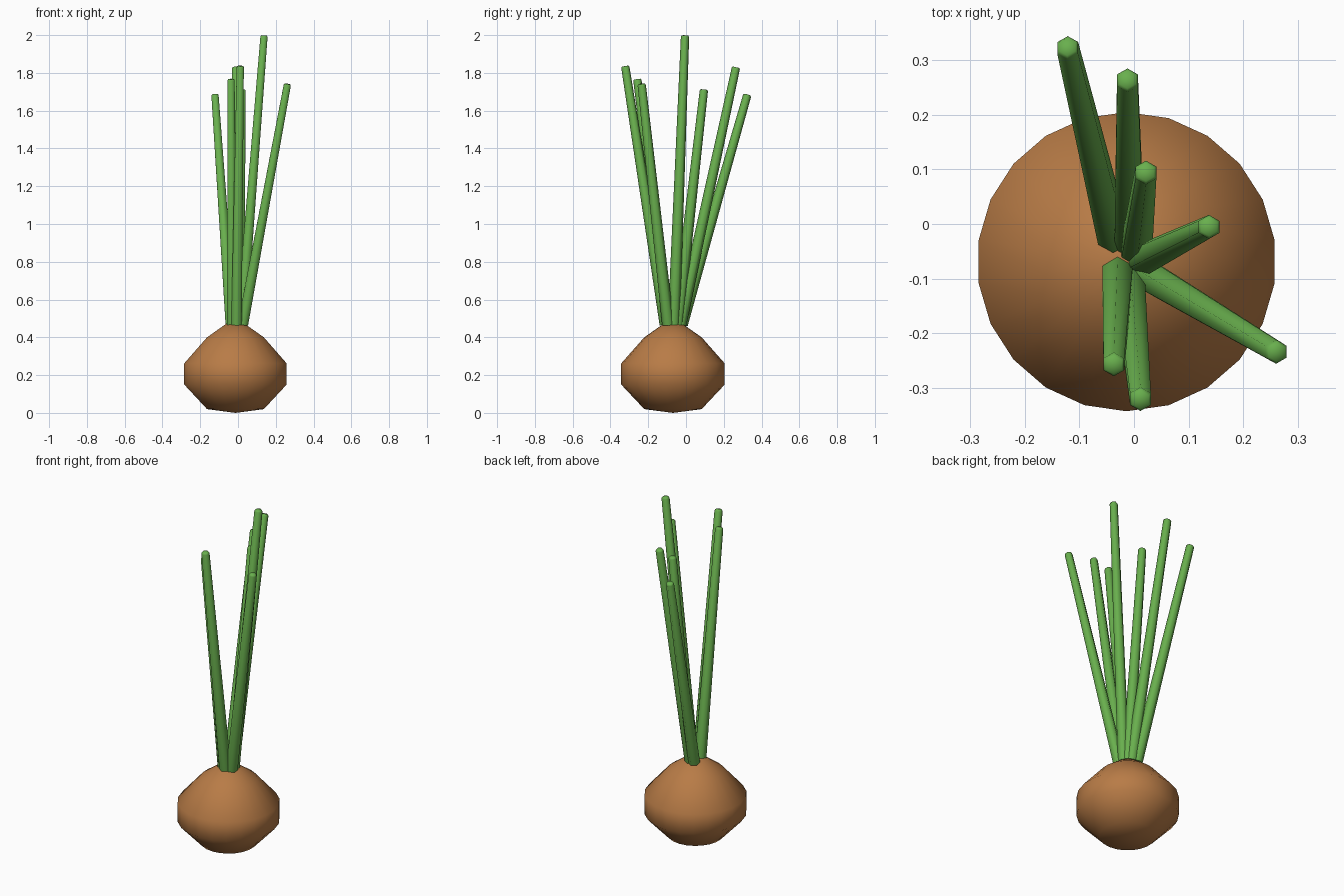
import bpy, bmesh, math
from mathutils import Vector

if "Cube" in bpy.data.objects:
    bpy.data.objects.remove(bpy.data.objects["Cube"])


def material(name, rgb):
    m = bpy.data.materials.new(name)
    m.diffuse_color = (*rgb, 1)
    m.use_nodes = True
    m.node_tree.nodes["Principled BSDF"].inputs["Base Color"].default_value = m.diffuse_color
    return m


BROWN = material("onion brown", (0.48, 0.20, 0.062))
GREEN = material("leaf green", (0.14, 0.43, 0.075))


def lathe(name, profile, sides, mat, angle):
    """Revolve (radius, z) points about z; radius 0 makes a pole."""
    bm = bmesh.new()
    rings = []
    for r, z in profile:
        if r == 0:
            rings.append([bm.verts.new((0, 0, z))])
        else:
            a = [math.pi / 2 + math.tau * i / sides for i in range(sides)]
            rings.append([bm.verts.new((r * math.cos(t), r * math.sin(t), z)) for t in a])
    for lo, hi in zip(rings, rings[1:]):
        for i in range(sides):
            j = (i + 1) % sides
            quad = [lo[i % len(lo)], lo[j % len(lo)], hi[j % len(hi)], hi[i % len(hi)]]
            bm.faces.new(list(dict.fromkeys(quad)))
    bmesh.ops.recalc_face_normals(bm, faces=bm.faces)
    mesh = bpy.data.meshes.new(name)
    bm.to_mesh(mesh)
    bm.free()
    mesh.materials.append(mat)
    ob = bpy.data.objects.new(name, mesh)
    bpy.context.collection.objects.link(ob)
    bpy.ops.object.select_all(action='DESELECT')
    ob.select_set(True)
    bpy.context.view_layer.objects.active = ob
    bpy.ops.object.shade_smooth_by_angle(angle=math.radians(angle))
    return ob


# Bulb
bulb = lathe("bulb", [(0, 0), (0.152, 0.02), (0.274, 0.15), (0.274, 0.262),
                      (0.152, 0.4), (0.045, 0.475), (0, 0.47)], 22, BROWN, 80)
bulb.location = (-0.0135, -0.069, 0)

# Leaves: base (x, y) and tip (x, y, z)
leaves = [
    ((-0.038, -0.022), (-0.122, 0.325, 1.685)),
    ((-0.008, -0.03), (-0.012, 0.265, 1.83)),
    ((0.005, -0.045), (0.022, 0.095, 1.712)),
    ((0.018, -0.065), (0.138, -0.005, 1.998)),
    ((0.026, -0.095), (0.262, -0.235, 1.741)),
    ((-0.03, -0.092), (-0.037, -0.258, 1.767)),
    ((-0.008, -0.108), (0.012, -0.322, 1.836)),
]
for n, (base, tip) in enumerate(leaves, 1):
    start = Vector((*base, 0.468))
    axis = Vector(tip) - start
    length = axis.length
    leaf = lathe(f"leaf_{n}", [(0, 0), (0.032, 0), (0.022, length - 0.008),
                               (0.017, length), (0, length)], 6, GREEN, 65)
    leaf.location = start
    leaf.rotation_mode = 'QUATERNION'
    leaf.rotation_quaternion = Vector((0, 0, 1)).rotation_difference(axis)
